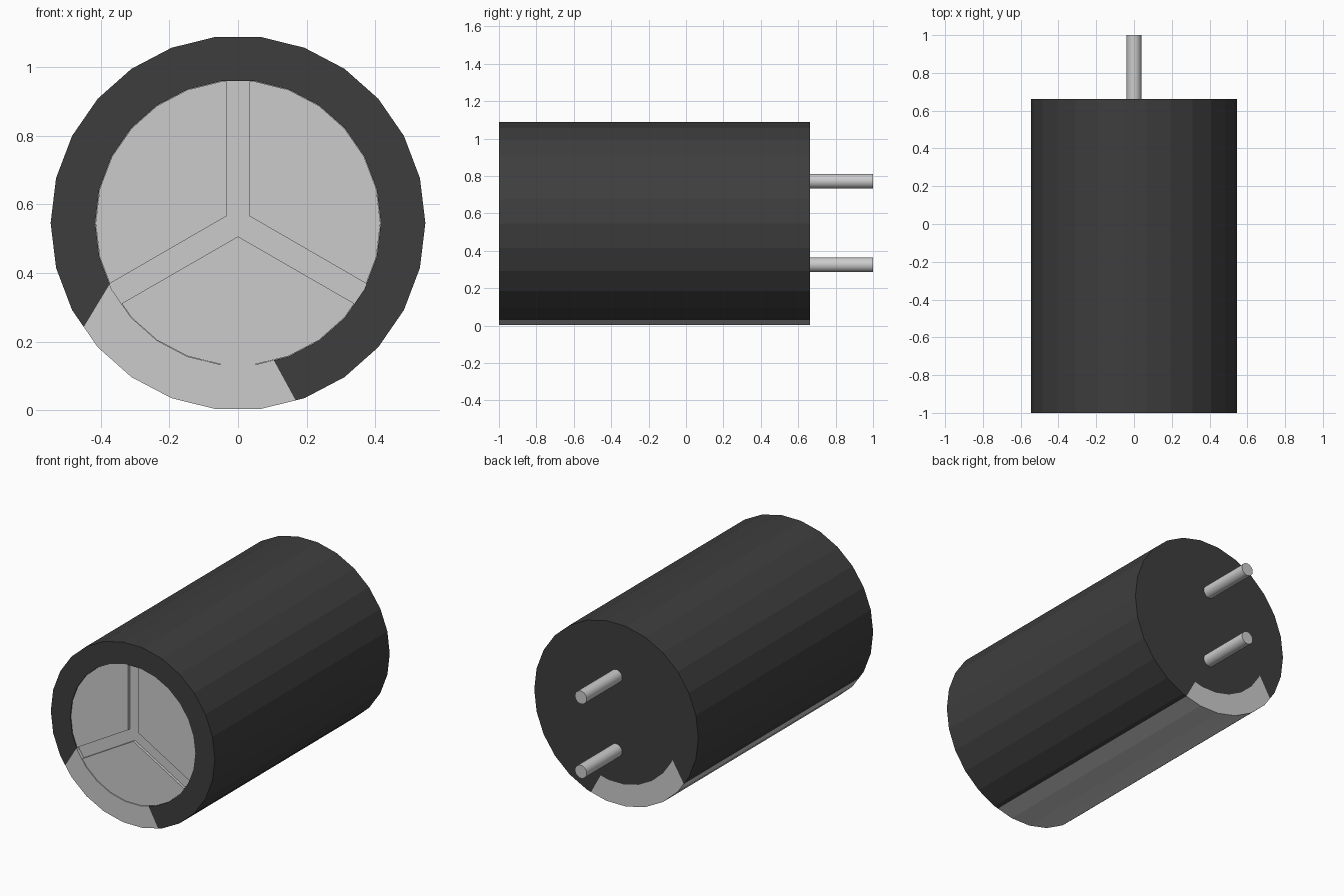
import bpy, bmesh
from math import radians, sin, cos, asin, degrees, floor

if "Cube" in bpy.data.objects:
    bpy.data.objects.remove(bpy.data.objects["Cube"])

SIDES, CZ = 26, 0.546
R_OUT, R_IN = 0.546, 0.416
FRONT, BACK = -1.0, 0.663
STEP = 360 / SIDES


def material(name, color):
    m = bpy.data.materials.new(name)
    m.diffuse_color = color
    m.use_nodes = True
    m.node_tree.nodes["Principled BSDF"].inputs["Base Color"].default_value = m.diffuse_color
    return m


dark = material("dark_sleeve", (0.048, 0.048, 0.048, 1))


def on_polygon(r, a):
    """Point on the many-sided outline at angle a (degrees)."""
    off = a - (floor(a / STEP + 1e-6) + 0.5) * STEP
    d = r * cos(radians(STEP / 2)) / cos(radians(off))
    return (d * cos(radians(a)), d * sin(radians(a)))


def arc(r, a0, a1):
    """Outline from a0 to a1, through every polygon corner between."""
    corners = [k * STEP for k in range(-SIDES, 3 * SIDES)
               if a0 + 0.1 < k * STEP < a1 - 0.1]
    return [on_polygon(r, a) for a in [a0] + corners + [a1]]


def prism(name, profile, y0, y1, mat=None):
    """Extrude an x-z profile along y."""
    bm = bmesh.new()
    verts = [bm.verts.new((x, y0, z + CZ)) for x, z in profile]
    face = bm.faces.new(verts)
    ext = bmesh.ops.extrude_face_region(bm, geom=[face], use_keep_orig=True)
    moved = [g for g in ext["geom"] if isinstance(g, bmesh.types.BMVert)]
    bmesh.ops.translate(bm, verts=moved, vec=(0, y1 - y0, 0))
    bmesh.ops.recalc_face_normals(bm, faces=bm.faces[:])
    me = bpy.data.meshes.new(name)
    bm.to_mesh(me)
    bm.free()
    ob = bpy.data.objects.new(name, me)
    bpy.context.collection.objects.link(ob)
    if mat:
        me.materials.append(mat)
    return ob


# Sleeve wall and its light stripe share slanted end cuts
OUT0, OUT1, IN0, IN1 = 214, 288, 205.5, 284.6
prism("sleeve", arc(R_OUT, OUT1, OUT0 + 360) + arc(R_IN, IN1, IN0 + 360)[::-1],
      FRONT, BACK, dark)
prism("stripe", arc(R_OUT, OUT0, OUT1) + arc(R_IN, IN0, IN1)[::-1], FRONT, BACK)

# Dark back cap and the light floor of the front grooves
disc = arc(R_IN, 0, 360)[:-1]
prism("back_cap", disc, BACK - 0.05, BACK, dark)
prism("groove_floor", disc, FRONT + 0.02, FRONT + 0.05)

# Three raised vent sectors separated by a Y-shaped groove
HALF = 0.034
inset = degrees(asin(HALF / R_IN))
for i, start in enumerate((90, 210, 330)):
    mid = radians(start + 60)
    apex = HALF / sin(radians(60))
    tip = (apex * cos(mid), apex * sin(mid))
    prism(f"vent_sector_{i + 1}",
          [tip] + arc(R_IN - 0.001, start + inset, start + 120 - inset),
          FRONT + 0.004, FRONT + 0.02)

# Two terminal pins
for name, z in (("upper_pin", 0.772), ("lower_pin", 0.325)):
    bpy.ops.mesh.primitive_cylinder_add(
        vertices=32, radius=0.039, depth=1 - BACK + 0.02,
        location=(0, (1 + BACK - 0.02) / 2, z), rotation=(radians(90), 0, 0))
    bpy.context.object.name = name
    bpy.ops.object.shade_smooth_by_angle()
